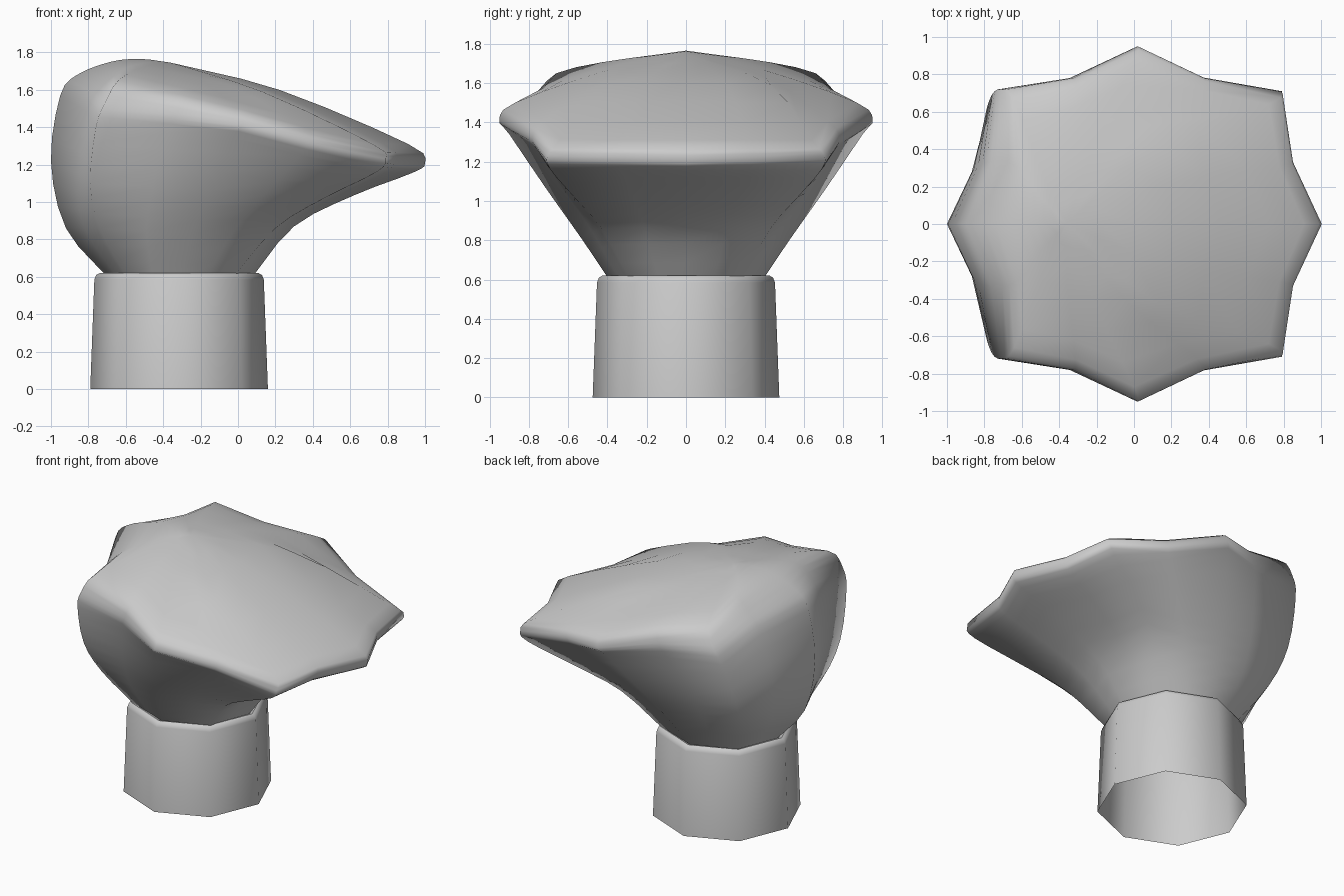
import bpy, math
from mathutils import Vector

if "Cube" in bpy.data.objects:
    bpy.data.objects.remove(bpy.data.objects["Cube"])


def make_object(name, verts, faces, angle):
    mesh = bpy.data.meshes.new(name)
    mesh.from_pydata([tuple(v) for v in verts], [], faces)
    mesh.update()
    obj = bpy.data.objects.new(name, mesh)
    bpy.context.collection.objects.link(obj)
    bpy.ops.object.select_all(action='DESELECT')
    obj.select_set(True)
    bpy.context.view_layer.objects.active = obj
    bpy.ops.object.shade_smooth_by_angle(angle=math.radians(angle))
    return obj


def bridge(rows, cols):
    return [(r * cols + c, r * cols + (c + 1) % cols,
             (r + 1) * cols + (c + 1) % cols, (r + 1) * cols + c)
            for r in range(rows - 1) for c in range(cols)]


def smooth_path(pts, steps):
    # Catmull-Rom curve through the points
    p = [pts[0] * 2 - pts[1]] + pts + [pts[-1] * 2 - pts[-2]]
    out = []
    for i in range(1, len(p) - 2):
        a, b, c, d = p[i - 1:i + 3]
        for s in range(steps):
            t = s / steps
            out.append(0.5 * (2 * b + (c - a) * t + (2 * a - 5 * b + 4 * c - d) * t * t
                              + (3 * b - a - 3 * c + d) * t ** 3))
    return out + [pts[-1]]


# Stem: open eight-sided tapered tube with a rolled lip
AXIS = -0.315
profile = [(0.475, 0), (0.453, 0.585), (0.443, 0.61), (0.425, 0.62), (0.4, 0.612), (0.38, 0.55)]
stem = [(AXIS + r * math.cos(k * math.pi / 4), r * math.sin(k * math.pi / 4), z)
        for r, z in profile for k in range(8)]
make_object("stem", stem, bridge(len(profile), 8), 50)

# Head: rib profiles from neck to crown, at 0, 45, 90, 135 and 180 degrees
ribs = [
    [(.07, 0, .59), (.3, 0, .87), (.63, 0, 1.04), (.93, 0, 1.155), (1, 0, 1.21), (.91, 0, 1.31), (.22, 0, 1.6)],
    [(-.03, .28, .59), (.2, .43, .86), (.46, .57, 1.02), (.74, .69, 1.16), (.79, .705, 1.23), (.72, .64, 1.31), (.13, .43, 1.59)],
    [(-.31, .385, .59), (-.25, .54, .82), (-.15, .71, 1.06), (-.02, .9, 1.34), (.02, .95, 1.41), (0, .87, 1.5), (-.22, .4, 1.665)],
    [(-.59, .28, .59), (-.74, .45, .86), (-.79, .58, 1.1), (-.76, .69, 1.4), (-.71, .72, 1.53), (-.64, .66, 1.65), (-.5, .3, 1.725)],
    [(-.69, 0, .59), (-.92, 0, .86), (-1, 0, 1.22), (-.95, 0, 1.57), (-.86, 0, 1.68), (-.68, 0, 1.75), (-.52, 0, 1.765)],
]
dent = [0, .01, .03, .05, .055, .04, .01]
half = [[Vector(p) for p in rib] for rib in ribs]
full = half + [[Vector((p.x, -p.y, p.z)) for p in rib] for rib in half[3:0:-1]]

# Dented valleys between the ribs
columns = []
for k in range(8):
    a, b = full[k], full[(k + 1) % 8]
    valley = []
    for p, q, d in zip(a, b, dent):
        m = (p + q) / 2
        inward = Vector((-0.15 - m.x, -m.y, 0)).normalized()
        valley.append(m + inward * d)
    columns += [a, valley]

crown = Vector((-0.36, 0, 1.745))
curves = [smooth_path(c + [crown], 3)[:-1] for c in columns]
rows, cols = len(curves[0]), len(curves)
verts = [curves[c][r] for r in range(rows) for c in range(cols)] + [crown]
faces = bridge(rows, cols)
last = (rows - 1) * cols
faces += [(last + c, last + (c + 1) % cols, len(verts) - 1) for c in range(cols)]
make_object("head", verts, faces, 80)
